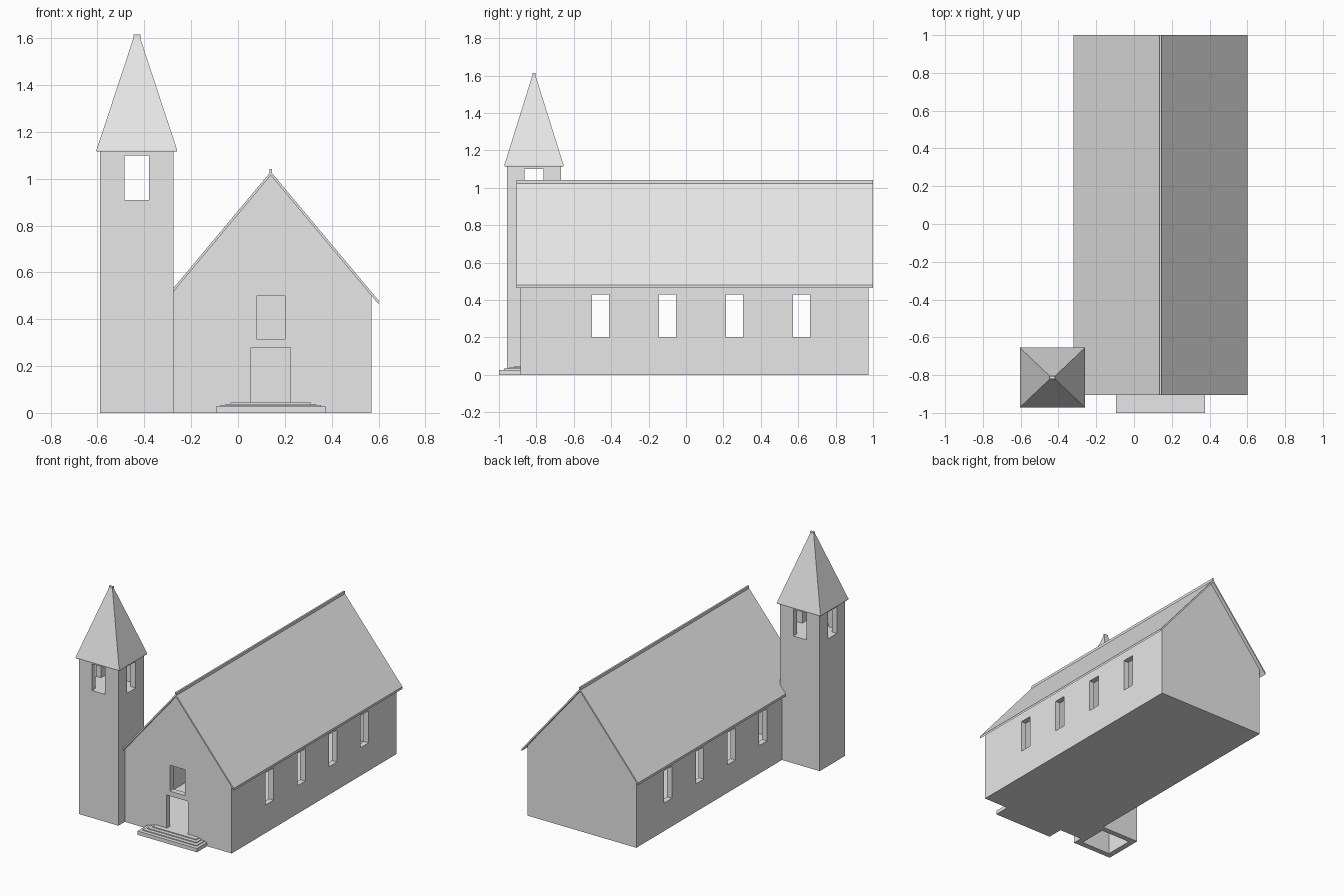
import bpy
import bmesh
from mathutils import Vector

cube = bpy.data.objects.get("Cube")
if cube:
    bpy.data.objects.remove(cube, do_unlink=True)

stone = bpy.data.materials.new("pale_grey")
stone.use_nodes = True
GREY = (0.8, 0.8, 0.8, 1)
stone.diffuse_color = GREY
stone.node_tree.nodes["Principled BSDF"].inputs["Base Color"].default_value = GREY


def finish(name, bm):
    bmesh.ops.recalc_face_normals(bm, faces=bm.faces)
    mesh = bpy.data.meshes.new(name)
    bm.to_mesh(mesh)
    bm.free()
    mesh.materials.append(stone)
    obj = bpy.data.objects.new(name, mesh)
    bpy.context.collection.objects.link(obj)
    return obj


def prism(name, profile, y0, y1):
    """Extrude an x-z outline along y."""
    bm = bmesh.new()
    face = bm.faces.new([bm.verts.new((x, y0, z)) for x, z in profile])
    new = bmesh.ops.extrude_face_region(bm, geom=[face])["geom"]
    verts = [v for v in new if isinstance(v, bmesh.types.BMVert)]
    bmesh.ops.translate(bm, verts=verts, vec=Vector((0, y1 - y0, 0)))
    return finish(name, bm)


def box(name, x0, x1, y0, y1, z0, z1):
    return prism(name, [(x0, z0), (x1, z0), (x1, z1), (x0, z1)], y0, y1)


def cut(target, cutter):
    """Subtract the cutter and discard it."""
    cutter.hide_render = True
    mod = target.modifiers.new("cut", "BOOLEAN")
    mod.operation = "DIFFERENCE"
    mod.solver = "EXACT"
    mod.object = cutter
    bpy.context.view_layer.objects.active = target
    bpy.ops.object.modifier_apply(modifier=mod.name)
    bpy.data.objects.remove(cutter, do_unlink=True)


RIDGE_X, RIDGE_Z = 0.14, 1.03
SLOPE = 1.195
HALF = 0.43
FRONT, BACK = -0.885, 0.975
WALL = 0.04


def gable(half, floor, drop):
    eave = RIDGE_Z - drop - half * SLOPE
    return [(RIDGE_X - half, floor), (RIDGE_X + half, floor), (RIDGE_X + half, eave),
            (RIDGE_X, RIDGE_Z - drop), (RIDGE_X - half, eave)]


# Hollow nave with a floor, door, front window and side windows
nave = prism("nave_walls", gable(HALF, 0, 0.012), FRONT, BACK)
cut(nave, prism("nave_space", gable(HALF - WALL, 0.04, 0.03), FRONT + WALL, BACK - WALL))
cut(nave, box("door_cut", 0.055, 0.225, FRONT - 0.1, FRONT + 0.1, 0.042, 0.28))
cut(nave, box("front_window_cut", 0.08, 0.20, FRONT - 0.1, FRONT + 0.1, 0.315, 0.50))
for i in range(4):
    y = -0.457 + i * 0.358
    cut(nave, box("side_window_cut", -0.5, 0.8, y - 0.045, y + 0.045, 0.20, 0.43))

# Thin overhanging roof and ridge cap
OVER = 0.46
edge = RIDGE_Z - OVER * SLOPE
T = 0.016
prism("nave_roof", [
    (RIDGE_X - OVER, edge - T), (RIDGE_X, RIDGE_Z - T), (RIDGE_X + OVER, edge - T),
    (RIDGE_X + OVER, edge), (RIDGE_X, RIDGE_Z), (RIDGE_X - OVER, edge)], -0.905, 1.0)
box("ridge_cap", RIDGE_X - 0.006, RIDGE_X + 0.006, -0.905, 1.0, RIDGE_Z - 0.015, 1.042)

# Hollow tower, open at the bottom, with a belfry floor and four openings
TX, TY = -0.432, -0.813
TW, TD = 0.157, 0.144
TOP = 1.115
tower = box("tower_walls", TX - TW, TX + TW, TY - TD, TY + TD, 0, TOP)
iw, idp = TW - WALL, TD - WALL
cut(tower, box("tower_space", TX - iw, TX + iw, TY - idp, TY + idp, -0.1, 0.88))
cut(tower, box("belfry_space", TX - iw, TX + iw, TY - idp, TY + idp, 0.91, 1.2))
cut(tower, box("belfry_cut", TX - 0.052, TX + 0.052, TY - 0.3, TY + 0.3, 0.91, 1.10))
cut(tower, box("belfry_cut", TX - 0.3, TX + 0.3, TY - 0.05, TY + 0.05, 0.91, 1.10))

# Spire: eave slab, tapered pyramid and tip
SX, SY = 0.172, 0.158
box("spire_eave", TX - SX, TX + SX, TY - SY, TY + SY, TOP, TOP + 0.008)
bm = bmesh.new()
bmesh.ops.create_cube(bm, size=2)
for v in bm.verts:
    high = v.co.z > 0
    v.co = (TX + v.co.x * (0.013 if high else SX),
            TY + v.co.y * (0.007 if high else SY),
            1.605 if high else TOP + 0.008)
finish("spire", bm)
box("spire_tip", TX - 0.015, TX + 0.015, TY - 0.008, TY + 0.008, 1.595, 1.615)

# Entrance steps, each narrower and higher than the last
for i in range(4):
    half = 0.235 - i * 0.021
    box("entrance_step", RIDGE_X - half, RIDGE_X + half,
        -1.0 + i * 0.027, FRONT, 0, 0.027 + i * 0.006)
